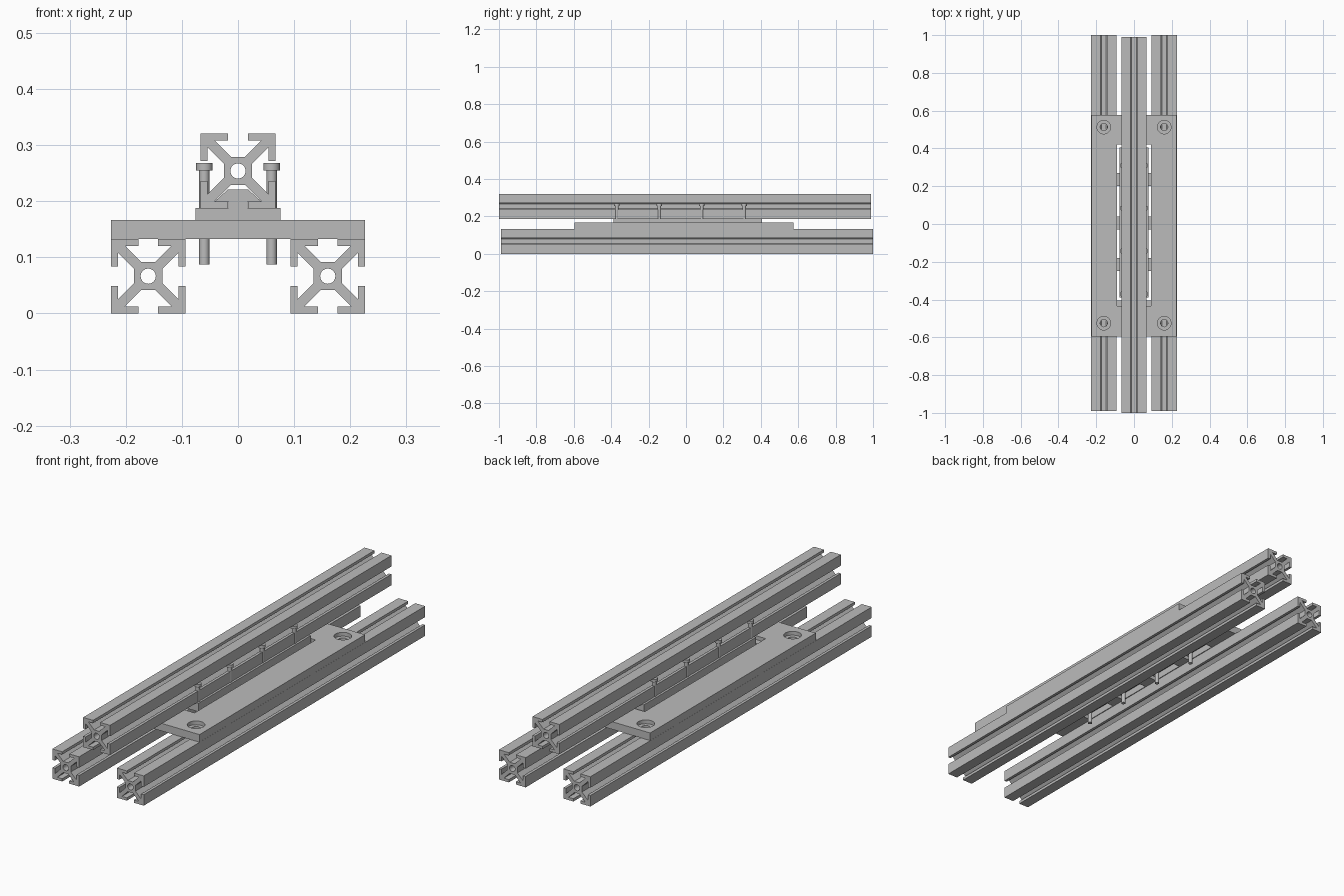
import bpy, bmesh, math
from mathutils import Matrix

cube = bpy.data.objects.get("Cube")
if cube:
    bpy.data.objects.remove(cube, do_unlink=True)

grey = bpy.data.materials.new("plain_grey")
grey.use_nodes = True
colour = (0.5, 0.5, 0.5, 1)
grey.diffuse_color = colour
grey.node_tree.nodes["Principled BSDF"].inputs["Base Color"].default_value = colour


def finish(bm, name):
    bmesh.ops.recalc_face_normals(bm, faces=bm.faces)
    mesh = bpy.data.meshes.new(name)
    bm.to_mesh(mesh)
    bm.free()
    mesh.materials.append(grey)
    ob = bpy.data.objects.new(name, mesh)
    bpy.context.collection.objects.link(ob)
    bpy.ops.object.select_all(action="DESELECT")
    ob.select_set(True)
    bpy.context.view_layer.objects.active = ob
    bpy.ops.object.shade_smooth_by_angle(angle=math.radians(30))
    return ob


def circle(x, y, r, n=32):
    return [(x + r * math.cos(2 * math.pi * i / n), y + r * math.sin(2 * math.pi * i / n))
            for i in range(n)]


def rect(x0, x1, y0, y1):
    return [(x0, y0), (x1, y0), (x1, y1), (x0, y1)]


def prism(bm, loops, low, high, axis="Z"):
    """Fill nested outlines and extrude them from low to high along an axis."""
    edges, verts = [], []
    for loop in loops:
        vs = [bm.verts.new((x, low, y) if axis == "Y" else (x, y, low)) for x, y in loop]
        verts += vs
        edges += [bm.edges.new((a, b)) for a, b in zip(vs, vs[1:] + vs[:1])]
    normal = (0, 1, 0) if axis == "Y" else (0, 0, 1)
    fill = bmesh.ops.triangle_fill(bm, edges=edges, use_beauty=True, normal=normal)
    faces = [g for g in fill["geom"] if isinstance(g, bmesh.types.BMFace)]
    new = bmesh.ops.extrude_face_region(bm, geom=faces, use_keep_orig=True)["geom"]
    d = high - low
    bmesh.ops.translate(bm, verts=[g for g in new if isinstance(g, bmesh.types.BMVert)],
                        vec=(0, d, 0) if axis == "Y" else (0, 0, d))


def rail(name, cx, cz, y0, y1):
    """Slotted square extrusion: one quarter of the outline turned four times."""
    h, lip, slot, core, web = 0.0665, 0.054, 0.0175, 0.025, 0.0125
    quarter = [(web, core), (lip - web, lip), (slot, lip), (slot, h), (h, h),
               (h, slot), (lip, slot), (lip, lip - web), (core, web)]
    outline = []
    for _ in range(4):
        outline += [(cx + x, cz + z) for x, z in quarter]
        quarter = [(z, -x) for x, z in quarter]
    bm = bmesh.new()
    prism(bm, [outline, circle(cx, cz, 0.0135)], y0, y1, "Y")
    finish(bm, name)


# Three rails
rail("left_lower_rail", 0.16, 0.0665, -0.99, 1.0)
rail("right_lower_rail", -0.16, 0.0665, -0.99, 1.0)
rail("upper_rail", 0, 0.254, -1.0, 0.99)

# Base plate with a long opening and counterbored mounting holes
outer = rect(-0.226, 0.226, -0.595, 0.576)
opening = rect(-0.09, 0.09, -0.435, 0.42)
holes = [(x, y) for x in (-0.16, 0.16) for y in (-0.525, 0.513)]
bm = bmesh.new()
for radius, low, high in ((0.019, 0.133, 0.15), (0.036, 0.15, 0.167)):
    prism(bm, [outer, opening] + [circle(x, y, radius) for x, y in holes], low, high)
finish(bm, "base_plate")

# Cross bars in the floor of the opening
bm = bmesh.new()
for y0, y1 in ((0.2, 0.27), (-0.03, 0.04), (-0.25, -0.18), (-0.435, -0.405)):
    prism(bm, [rect(-0.09, 0.09, y0, y1)], 0.133, 0.15)
finish(bm, "cross_bars")

# Carriage: block, neck and wedge-shaped slot key in one profile
half = [(0.076, 0.15), (0.076, 0.188), (0.017, 0.188), (0.017, 0.2), (0.041, 0.2), (0.018, 0.221)]
bm = bmesh.new()
prism(bm, [half + [(-x, z) for x, z in reversed(half)]], -0.388, 0.406, "Y")
finish(bm, "carriage_block")

# Two rows of four bolts
for side, x in (("left", 0.06), ("right", -0.06)):
    for i in range(4):
        bm = bmesh.new()
        for r, low, high in ((0.0092, 0.0875, 0.256), (0.0147, 0.255, 0.268)):
            bmesh.ops.create_cone(bm, cap_ends=True, segments=24, radius1=r, radius2=r,
                                  depth=high - low,
                                  matrix=Matrix.Translation((x, -0.37 + i * 0.227, (low + high) / 2)))
        finish(bm, f"{side}_bolt_{i + 1}")
